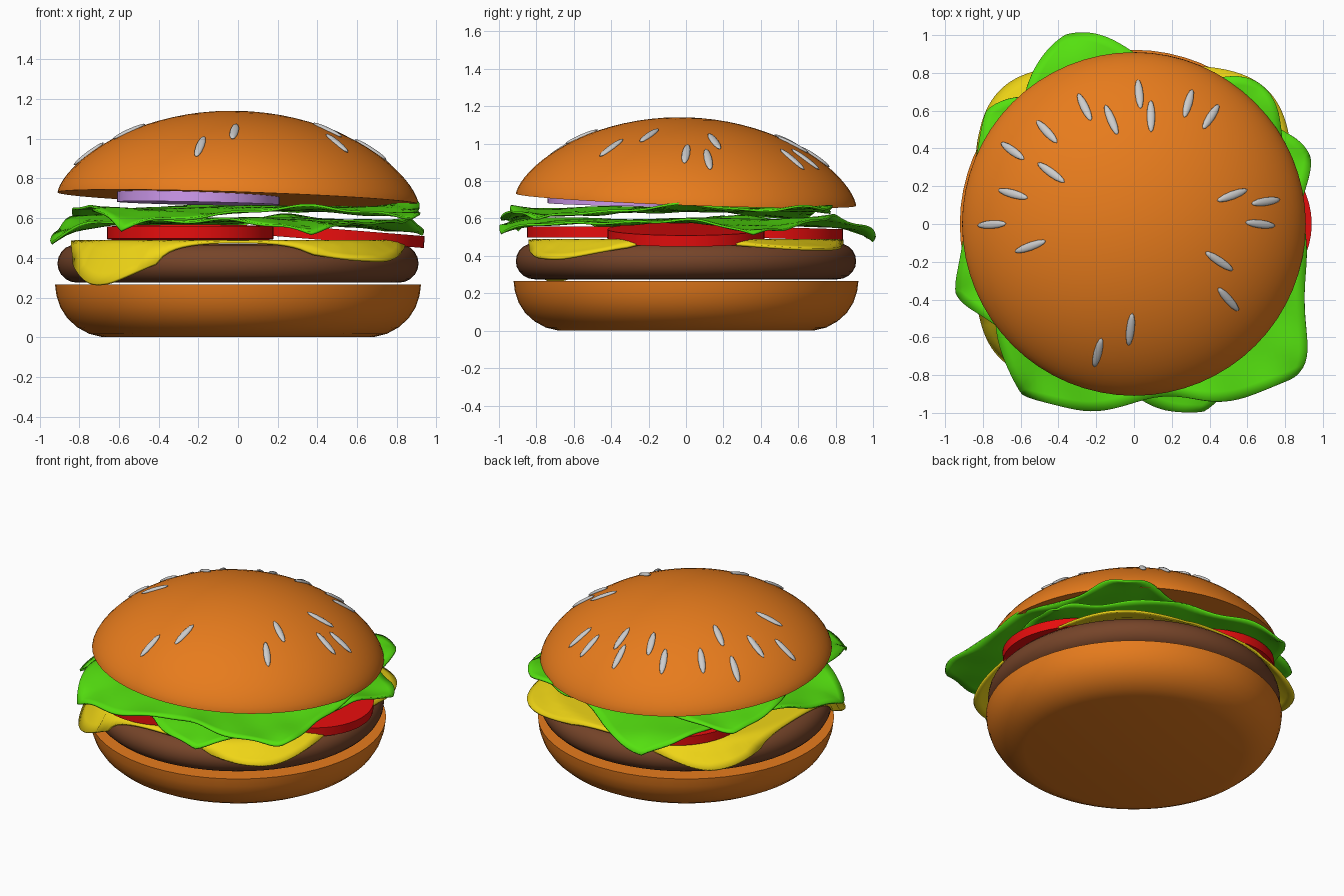
import bpy, bmesh, math
from mathutils import Matrix, Euler

if "Cube" in bpy.data.objects:
    bpy.data.objects.remove(bpy.data.objects["Cube"])


def mat(name, rgb):
    m = bpy.data.materials.new(name)
    m.diffuse_color = (*rgb, 1)
    m.use_nodes = True
    m.node_tree.nodes["Principled BSDF"].inputs["Base Color"].default_value = m.diffuse_color
    return m


BUN = mat("bun", (0.80, 0.20, 0.012))
MEAT = mat("meat", (0.18, 0.058, 0.022))
YELLOW = mat("cheese", (0.87, 0.67, 0.008))
RED = mat("tomato", (0.80, 0.004, 0.004))
GREEN = mat("lettuce", (0.09, 0.75, 0.005))
PURPLE = mat("onion", (0.62, 0.32, 0.85))


def finish(name, bm, material=None, angle=40):
    bmesh.ops.remove_doubles(bm, verts=bm.verts, dist=1e-5)
    bmesh.ops.recalc_face_normals(bm, faces=bm.faces)
    me = bpy.data.meshes.new(name)
    bm.to_mesh(me)
    bm.free()
    ob = bpy.data.objects.new(name, me)
    bpy.context.collection.objects.link(ob)
    if material:
        me.materials.append(material)
    bpy.ops.object.select_all(action='DESELECT')
    ob.select_set(True)
    bpy.context.view_layer.objects.active = ob
    bpy.ops.object.shade_smooth_by_angle(angle=math.radians(angle))
    return ob


def lathe(name, profile, material, steps=64):
    bm = bmesh.new()
    vs = [bm.verts.new((r, 0, z)) for r, z in profile]
    es = [bm.edges.new(p) for p in zip(vs, vs[1:])]
    bmesh.ops.spin(bm, geom=vs + es, axis=(0, 0, 1), cent=(0, 0, 0),
                   angle=math.tau, steps=steps)
    return finish(name, bm, material)


def sheet(name, func, n, material, thickness):
    """Grid over u, v in [-1, 1] shaped by func, then thickened."""
    bm = bmesh.new()
    g = [[bm.verts.new(func(2 * i / n - 1, 2 * j / n - 1)) for j in range(n + 1)]
         for i in range(n + 1)]
    for i in range(n):
        for j in range(n):
            bm.faces.new((g[i][j], g[i + 1][j], g[i + 1][j + 1], g[i][j + 1]))
    ob = finish(name, bm, material, 60)
    mod = ob.modifiers.new("thickness", 'SOLIDIFY')
    mod.thickness = thickness
    mod.offset = 0
    return ob


def bilinear(corners, u, v):
    # corner order: (+,+), (-,+), (-,-), (+,-)
    w = ((1 + u) * (1 + v), (1 - u) * (1 + v), (1 - u) * (1 - v), (1 + u) * (1 - v))
    return sum(a * c for a, c in zip(w, corners)) / 4


def clamp(x):
    return max(-1, min(1, x))


# Bottom bun
lathe("bottom_bun", [(0, 0), (0.68, 0), (0.75, 0.017), (0.81, 0.05), (0.86, 0.095),
                     (0.895, 0.15), (0.915, 0.21), (0.922, 0.265), (0, 0.265)], BUN)

# Patty with a rounded rim
rim = [(0.81 + 0.1 * math.cos(a), 0.372 + 0.097 * math.sin(a))
       for a in (math.pi * (k / 10 - 0.5) for k in range(11))]
lathe("patty", [(0, 0.275)] + rim + [(0, 0.469)], MEAT)


# Cheese slice draped over the patty, with drooping corners
def cheese(u, v):
    m = max(abs(u), abs(v))
    if m == 0:
        return (0, 0, 0.484)
    a = math.atan2(v, u)
    r = m * 0.84 / (math.cos(a) ** 4 + math.sin(a) ** 4) ** 0.25
    x, y = r * math.cos(a), r * math.sin(a)
    drop = bilinear((0.05, 0.13, 0.22, 0.10), clamp(x / 0.65), clamp(y / 0.65))
    z = 0.484 - drop * (max(0, r - 0.7) / 0.3) ** 1.9
    if r < 0.92:  # stay on top of the patty rim
        t = clamp(max(0, r - 0.81) / 0.11)
        z = max(z, 0.372 + 0.112 * math.sqrt(1 - t * t))
    return (x, y, z)


sheet("cheese", cheese, 48, YELLOW, 0.014)


# Tomato slices and onion slice
def slice_disc(name, r, h, loc, rot, material):
    ob = lathe(name, [(0, -h / 2), (r, -h / 2), (r, h / 2), (0, h / 2)], material, 48)
    ob.location, ob.rotation_euler = loc, rot


slice_disc("tomato_right", 0.42, 0.06, (0.52, 0, 0.513), (0, 0.08, 0), RED)
slice_disc("tomato_front", 0.42, 0.06, (-0.24, -0.43, 0.527), (0, 0, 0), RED)
slice_disc("tomato_back", 0.42, 0.06, (-0.24, 0.42, 0.525), (-0.03, 0, 0), RED)
slice_disc("onion", 0.41, 0.055, (-0.20, -0.33, 0.702), (-0.02, 0.02, 0), PURPLE)


# Two square lettuce leaves, rippled, corners hanging out
def leaf(name, corners, base, phase):
    xs, ys, zs = zip(*corners)

    def f(u, v):
        bulge = 1 + 0.12 * max(abs(u), abs(v)) ** 2 * (1 - min(abs(u), abs(v)) ** 4)
        x, y = (bilinear(c, u, v) * bulge for c in (xs, ys))
        z = bilinear(zs, u, v)
        edge = max(abs(u), abs(v)) ** 2
        wave = (0.012 * math.sin(5.5 * u + phase + 1.5 * v)
                + 0.011 * math.sin(6.5 * v - 2 * u + 2 * phase)
                + 0.010 * edge * math.sin(13 * u + 3 * v + phase) * math.cos(12 * v))
        k = 0.03 * edge * (1 - u * u * v * v)
        return (x + k * math.sin(6 * v + phase),
                y + k * math.sin(7 * u + phase),
                base + (z - base) * abs(u * v) ** 1.9 + wave * (0.35 + 0.65 * edge))
    sheet(name, f, 40, GREEN, 0.012)


leaf("lettuce_lower", [(0.93, 0.36, 0.52), (-0.36, 1.0, 0.47),
                       (-0.94, -0.37, 0.47), (0.37, -0.99, 0.55)], 0.590, 0.4)
leaf("lettuce_upper", [(0.68, 0.73, 0.64), (-0.78, 0.60, 0.61),
                       (-0.59, -0.90, 0.54), (0.88, -0.78, 0.60)], 0.65, 1.9)


# Top bun, slightly tilted
def dome(r):
    return 0.44 * max(0, 1 - (r / 0.91) ** 2) ** 0.67


arc = [(0.91 * math.cos(t), dome(0.91 * math.cos(t)))
       for t in (math.pi / 2 * k / 20 for k in range(20))]
top = lathe("top_bun", [(0, 0)] + arc + [(0, 0.44)], BUN)
tilt = Matrix.Translation((0, 0, 0.70)) @ Euler((-0.036, 0.033, 0)).to_matrix().to_4x4()
top.matrix_world = tilt

# Sesame seeds lying along the dome
seeds = [(-0.26, 0.62), (0.03, 0.69), (0.09, 0.57), (0.29, 0.64), (0.41, 0.57),
         (-0.46, 0.49), (-0.64, 0.39), (-0.44, 0.27), (-0.64, 0.16), (-0.75, 0),
         (-0.55, -0.12), (-0.12, 0.55), (0.52, 0.15), (0.70, 0.12), (0.67, 0),
         (0.45, -0.20), (0.50, -0.40), (-0.02, -0.56), (-0.19, -0.68)]
for i, (x, y) in enumerate(seeds):
    x, y = x - 0.01, y - 0.01
    r, a = math.hypot(x, y), math.atan2(y, x)
    slope = math.atan((dome(r - 0.01) - dome(r + 0.01)) / 0.02)
    bm = bmesh.new()
    bmesh.ops.create_uvsphere(bm, u_segments=12, v_segments=8, radius=1)
    bmesh.ops.scale(bm, vec=(0.095, 0.022, 0.013), verts=bm.verts)
    ob = finish(f"seed_{i + 1}", bm, None, 60)
    ob.matrix_world = (tilt @ Matrix.Translation((x, y, dome(r) + 0.001))
                       @ Matrix.Rotation(a, 4, 'Z') @ Matrix.Rotation(slope, 4, 'Y')
                       @ Matrix.Rotation(0.12 * math.sin(7 * i), 4, 'Z'))
